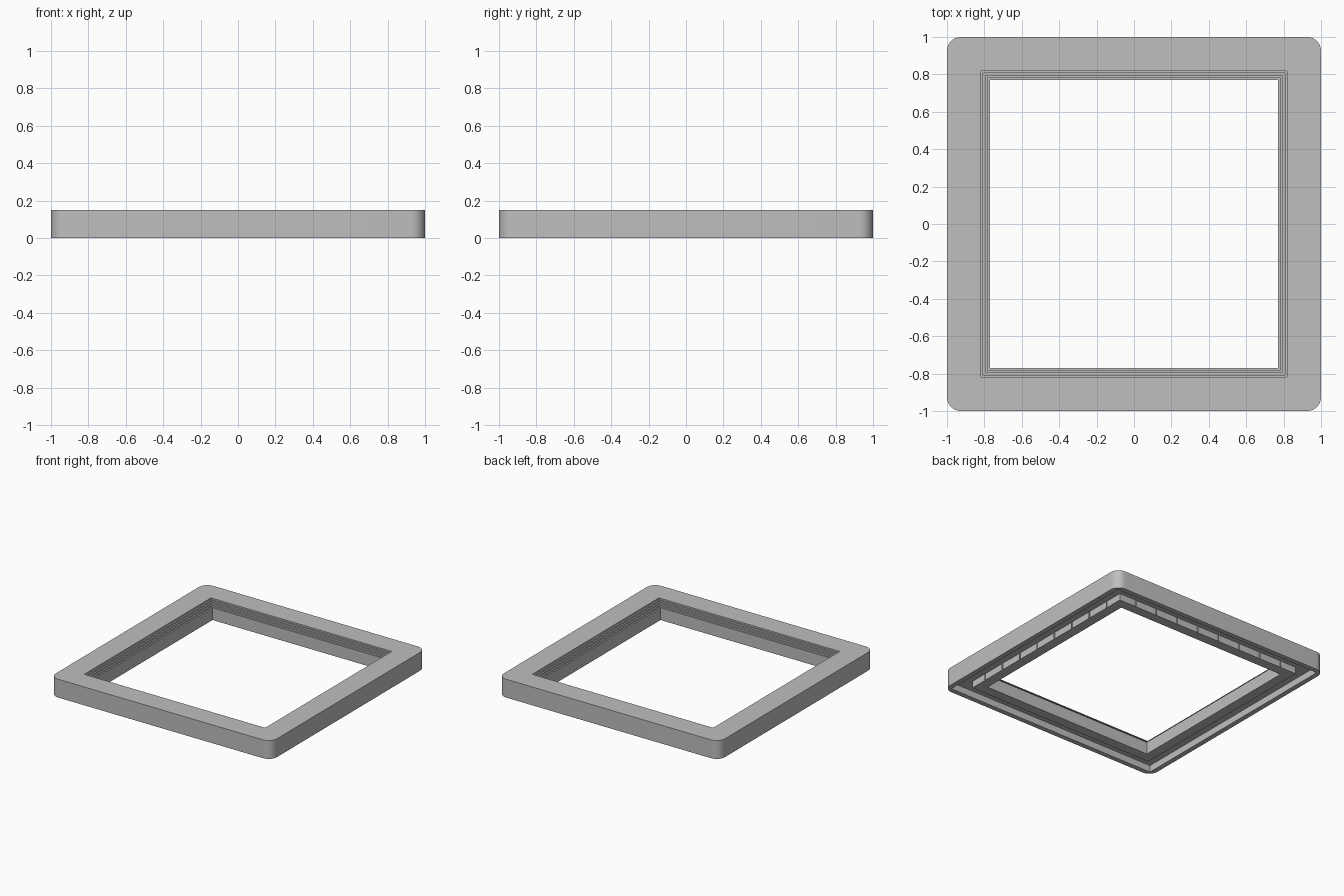
import bpy, bmesh
from math import cos, sin, pi, radians
from mathutils import Matrix

cube = bpy.data.objects.get("Cube")
if cube:
    bpy.data.objects.remove(cube, do_unlink=True)

HEIGHT, HOLE, STEP_TOP, STEPS = 0.15, 0.77, 0.818, 4
LEDGE_Z, RIDGE, RIM, CHANNEL_Z = 0.10, 0.85, 0.96, 0.055
CORNER, SEGMENTS = 0.075, 10

grey = bpy.data.materials.new("plain grey")
grey.use_nodes = True
colour = (0.52, 0.52, 0.52, 1)
grey.diffuse_color = colour
grey.node_tree.nodes["Principled BSDF"].inputs["Base Color"].default_value = colour


def make_object(name, bm):
    bmesh.ops.recalc_face_normals(bm, faces=bm.faces[:])
    mesh = bpy.data.meshes.new(name)
    bm.to_mesh(mesh)
    bm.free()
    mesh.materials.append(grey)
    obj = bpy.data.objects.new(name, mesh)
    bpy.context.collection.objects.link(obj)
    return obj


def square_ring(bm, half, z, radius):
    """Square loop of vertices with rounded corners."""
    ring = []
    for corner in range(4):
        mid = corner * pi / 2 + pi / 4
        sx = 1 if cos(mid) > 0 else -1
        sy = 1 if sin(mid) > 0 else -1
        for i in range(SEGMENTS + 1):
            a = corner * pi / 2 + i / SEGMENTS * pi / 2
            ring.append(bm.verts.new((sx * (half - radius) + radius * cos(a),
                                      sy * (half - radius) + radius * sin(a), z)))
    return ring


# Frame section: outer wall, stepped opening, inner ridge and underside channel
profile = [(1, 0, CORNER), (1, HEIGHT, CORNER), (STEP_TOP, HEIGHT, 0)]
run, drop = (STEP_TOP - HOLE) / STEPS, (HEIGHT - LEDGE_Z) / STEPS
for i in range(STEPS):
    z = HEIGHT - (i + 1) * drop
    profile += [(STEP_TOP - i * run, z, 0), (STEP_TOP - (i + 1) * run, z, 0)]
profile += [(HOLE, 0, 0), (RIDGE, 0, 0), (RIDGE, CHANNEL_Z, 0),
            (RIM, CHANNEL_Z, 0), (RIM, 0, 0)]

bm = bmesh.new()
rings = [square_ring(bm, *p) for p in profile]
for a, b in zip(rings, rings[1:] + rings[:1]):
    for i in range(len(a)):
        j = (i + 1) % len(a)
        bm.faces.new((a[i], a[j], b[j], b[i]))
bmesh.ops.remove_doubles(bm, verts=bm.verts[:], dist=0.0001)
frame = make_object("frame", bm)
bpy.ops.object.select_all(action='DESELECT')
frame.select_set(True)
bpy.context.view_layer.objects.active = frame
bpy.ops.object.shade_smooth_by_angle(angle=radians(30))

# Small upright fins along the outer face of the underside ridge
bm = bmesh.new()
for side in range(4):
    turn = Matrix.Rotation(side * pi / 2, 4, 'Z')
    for i in range(8):
        place = Matrix.Translation((RIDGE + 0.002, (i - 3.5) * 0.2, CHANNEL_Z / 2))
        size = Matrix.Diagonal((0.012, 0.006, CHANNEL_Z - 0.002, 1))
        bmesh.ops.create_cube(bm, size=1, matrix=turn @ place @ size)
make_object("ridge_fins", bm)
